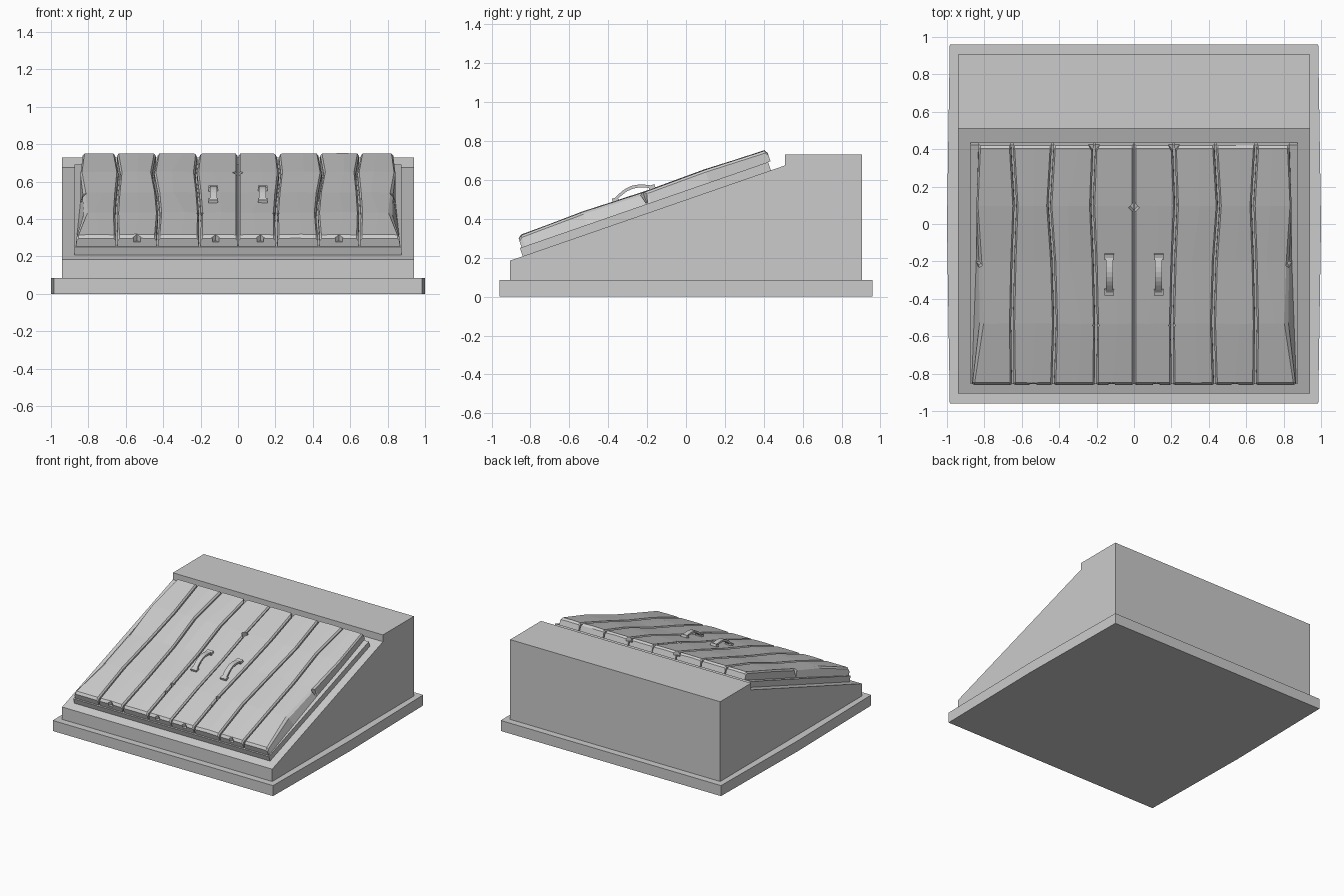
import bpy, bmesh, math, random
from mathutils import Matrix, Vector

random.seed(4)
if "Cube" in bpy.data.objects:
    bpy.data.objects.remove(bpy.data.objects["Cube"])

grey = bpy.data.materials.new("plain_grey")
grey.use_nodes = True
colour = (0.6, 0.6, 0.6, 1)
grey.diffuse_color = colour
grey.node_tree.nodes["Principled BSDF"].inputs["Base Color"].default_value = colour

# Slope frame: x across, y up the slope, z out of it
FOOT_Y, FOOT_Z = -0.905, 0.185
ANGLE = math.atan2(0.49, 1.415)
SLOPE = Matrix.Translation((0, FOOT_Y, FOOT_Z)) @ Matrix.Rotation(ANGLE, 4, 'X')
FRAME_TOP, PLANK_TOP = 0.045, 0.105


def along(y):
    """Distance up the slope of a plank-top point seen at plan position y."""
    return (y - FOOT_Y + PLANK_TOP * math.sin(ANGLE)) / math.cos(ANGLE)


def make(name, bm, matrix=None):
    if matrix:
        bm.transform(matrix)
    bmesh.ops.recalc_face_normals(bm, faces=bm.faces)
    mesh = bpy.data.meshes.new(name)
    bm.to_mesh(mesh)
    bm.free()
    mesh.materials.append(grey)
    obj = bpy.data.objects.new(name, mesh)
    bpy.context.collection.objects.link(obj)
    return obj


def loft(rings):
    """Join equal closed rings of points and cap both ends."""
    bm = bmesh.new()
    rows = [[bm.verts.new(p) for p in ring] for ring in rings]
    n = len(rows[0])
    for a, b in zip(rows, rows[1:]):
        for i in range(n):
            j = (i + 1) % n
            bm.faces.new((a[i], a[j], b[j], b[i]))
    bm.faces.new(rows[0])
    bm.faces.new(rows[-1])
    return bm


def sample(points, t):
    """Linear interpolation through (t, value) pairs."""
    if t <= points[0][0]:
        return points[0][1]
    for (t0, v0), (t1, v1) in zip(points, points[1:]):
        if t <= t1:
            return v0 + (v1 - v0) * (t - t0) / (t1 - t0)
    return points[-1][1]


# Plinth with slightly bowed sides
outline = [(-0.985, -0.96), (0.985, -0.96), (1, 0), (0.985, 0.96), (-0.985, 0.96), (-1, 0)]
make("plinth", loft([[(x, y, z) for x, y in outline] for z in (0, 0.085)]))

# Wedge body with a raised block at the back
profile = [(-0.905, 0.085), (FOOT_Y, FOOT_Z), (0.51, 0.675), (0.51, 0.73), (0.905, 0.73), (0.905, 0.085)]
make("sloped_body", loft([[(x, y, z) for y, z in profile] for x in (-0.94, 0.94)]))

# Thin door frame on the slope
frame = [(-0.875, 0.069), (0.875, 0.069), (0.875, 1.42), (-0.875, 1.42)]
make("door_frame", loft([[(x, s, h) for x, s in frame] for h in (0, FRAME_TOP)]), SLOPE)

# Plank seams of one half, as x at each of these plan positions
STOPS = (-0.85, -0.53, -0.2, 0.1, 0.42)
SEAMS = [
    (0, 0, 0, 0, 0),
    (0.205, 0.203, 0.211, 0.224, 0.212),
    (0.432, 0.422, 0.432, 0.453, 0.434),
    (0.648, 0.652, 0.645, 0.634, 0.653),
    (0.866, 0.818, 0.828, 0.848, 0.834),
]
OUTER_FOOT = (0.872, 0.86, 0.848, 0.846, 0.836)
LIFT = (0, 0.009, 0.002, 0.008, 0)
GAP = 0.005


def plank(name, side, index):
    def curve(values):
        return [(along(y), v) for y, v in zip(STOPS, values)]
    left, right, lift = curve(SEAMS[index]), curve(SEAMS[index + 1]), curve(LIFT)
    foot = curve(OUTER_FOOT) if index == 3 else right
    start, end = along(-0.865), along(0.415)
    stations = [start, start + 0.018] + [along(y) for y in STOPS[1:4]] + [end - 0.012, end]
    inner_gap = 0.003 if index == 0 else GAP
    rings = []
    for s in stations:
        drop = 0.016 if s in (start, end) else 0
        x0, x1 = sample(left, s) + inner_gap, sample(right, s) - GAP
        xf = sample(foot, s) - GAP
        top = PLANK_TOP + sample(lift, s) - drop
        mid = (x0 + x1) / 2 + random.uniform(-0.03, 0.03)
        ring = [(x0, FRAME_TOP), (xf, FRAME_TOP), (x1 + (xf - x1) * 0.3, top - 0.012),
                (x1 - 0.009, top), (mid, top + random.uniform(0, 0.004)),
                (x0 + 0.009, top), (x0, top - 0.012)]
        rings.append([(side * x, s, h) for x, h in ring])
    return make(name, loft(rings), SLOPE)


# Chips in the planks: x, plan y, half width, half length, lowest height
CHIPS = [
    (0, 0.09, 0.03, 0.03, 0.06),
    (0.213, 0.425, 0.036, 0.055, 0.075),
    (0.203, -0.54, 0.02, 0.02, 0.06),
    (0.206, -0.62, 0.012, 0.015, 0.07),
    (0.828, -0.22, 0.018, 0.018, 0.05),
    (0.12, -0.862, 0.022, 0.016, 0.07),
    (0.54, -0.862, 0.022, 0.016, 0.07),
]


def chip_cutter(side):
    bm = bmesh.new()
    for x, y, w, l, low in CHIPS:
        s = along(y)
        corners = [(x - w, s), (x, s - l), (x + w, s), (x, s + l)]
        part = loft([[(side * cx, cs, h) for cx, cs in corners] for h in (low, 0.16)])
        bmesh.ops.recalc_face_normals(part, faces=part.faces)
        temp = bpy.data.meshes.new("chip")
        part.to_mesh(temp)
        part.free()
        bm.from_mesh(temp)
        bpy.data.meshes.remove(temp)
    cutter = make("chip_cutter", bm, SLOPE)
    cutter.hide_render = True
    return cutter


# Arched strap handle with two foot pads
def handle(name, side):
    s0, s1 = along(-0.365), along(-0.165)
    steps = 8
    rings = []
    for i in range(steps + 1):
        t = i / steps
        s = s0 + (s1 - s0) * t
        h = PLANK_TOP + 0.012 + 0.034 * math.sin(math.pi * t)
        rings.append([(side * x, s, z) for x, z in
                      ((0.113, h - 0.008), (0.151, h - 0.008), (0.151, h + 0.008), (0.113, h + 0.008))])
    bm = loft(rings)
    for s in (s0 + 0.006, s1 - 0.006):
        pad = Matrix.Translation((side * 0.132, s, PLANK_TOP + 0.009)) @ Matrix.Diagonal((0.052, 0.032, 0.03, 1))
        bmesh.ops.create_cube(bm, size=1, matrix=pad)
    make(name, bm, SLOPE)


for side, label in ((1, "left"), (-1, "right")):
    cutter = chip_cutter(side)
    for index in range(4):
        board = plank(f"{label}_door_plank_{index + 1}", side, index)
        cut = board.modifiers.new("chips", 'BOOLEAN')
        cut.operation = 'DIFFERENCE'
        cut.solver = 'EXACT'
        cut.object = cutter
        bpy.context.view_layer.objects.active = board
        bpy.ops.object.modifier_apply(modifier=cut.name)
    bpy.data.objects.remove(cutter)
    handle(f"{label}_door_handle", side)
